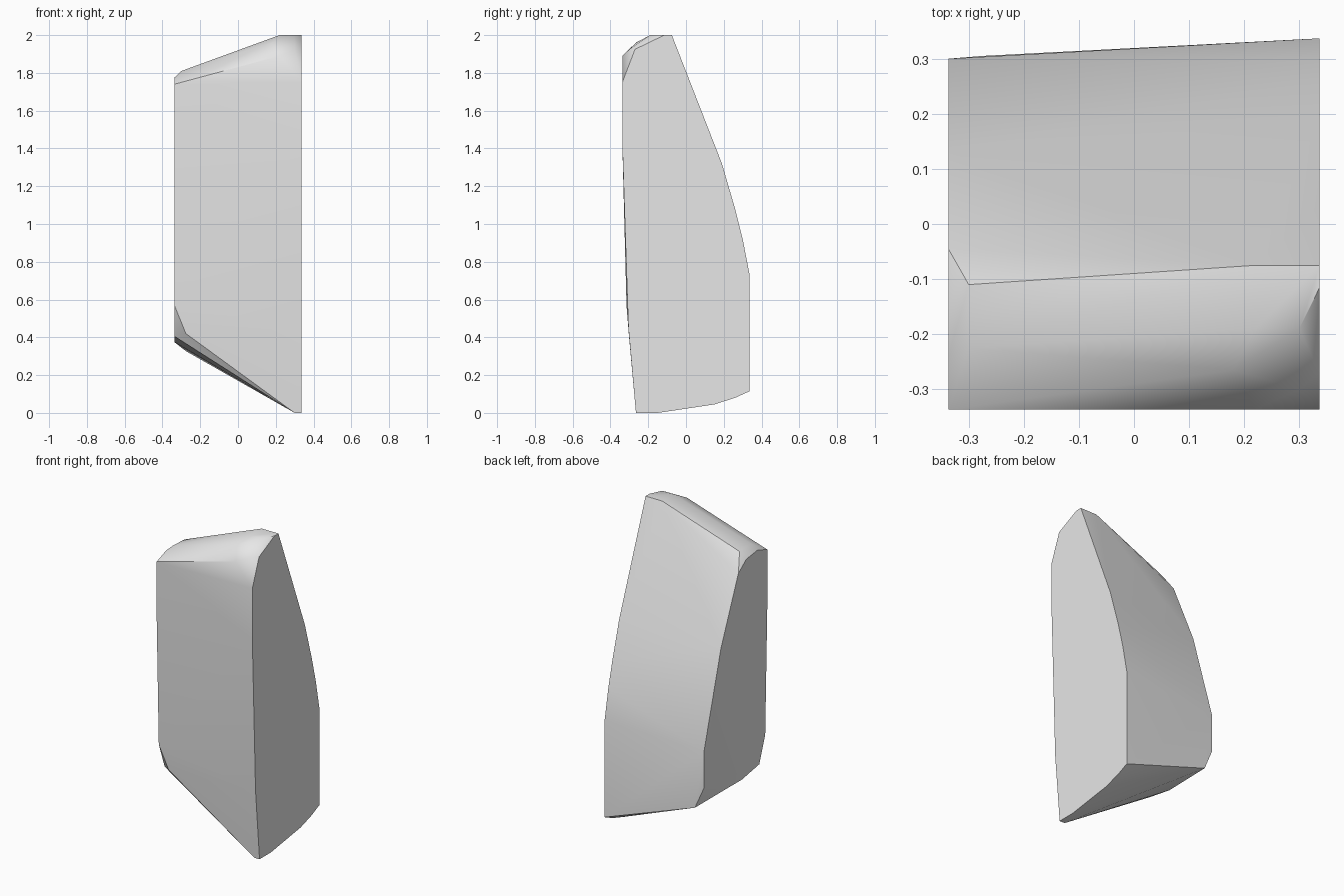
import bpy
import bmesh
import math

default_cube = bpy.data.objects.get("Cube")
if default_cube:
    bpy.data.objects.remove(default_cube, do_unlink=True)

SIDE = 0.337  # half width, also half depth


def flat_material(name, value):
    material = bpy.data.materials.new(name)
    material.use_nodes = True
    colour = (value, value, value, 1.0)
    material.diffuse_color = colour
    shader = material.node_tree.nodes["Principled BSDF"]
    shader.inputs["Base Color"].default_value = colour
    return material


def section(x, outline):
    """Place a (y, z) outline on the plane at x."""
    return [(x, y, z) for y, z in outline]


def convex_stone(name, points, material):
    """Wrap a convex faceted skin around the given corner points."""
    bm = bmesh.new()
    for point in points:
        bm.verts.new(point)
    bmesh.ops.convex_hull(bm, input=bm.verts[:])
    loose = [vert for vert in bm.verts if not vert.link_faces]
    bmesh.ops.delete(bm, geom=loose, context="VERTS")
    bmesh.ops.dissolve_limit(bm, angle_limit=math.radians(0.5),
                             verts=bm.verts[:], edges=bm.edges[:])
    bmesh.ops.recalc_face_normals(bm, faces=bm.faces[:])
    mesh = bpy.data.meshes.new(name)
    bm.to_mesh(mesh)
    bm.free()
    mesh.materials.append(material)
    stone = bpy.data.objects.new(name, mesh)
    bpy.context.collection.objects.link(stone)
    return stone


# Tall side: upright front, curved back, shallow rounded foot
tall_side = section(SIDE, [
    (-0.265, 0), (-0.15, 0), (0.15, 0.045), (0.26, 0.08),
    (SIDE, 0.115), (SIDE, 0.73), (0.30, 0.92), (0.26, 1.08),
    (0.19, 1.32), (-0.075, 2), (-0.115, 2), (-0.27, 1.925),
    (-SIDE, 1.75), (-SIDE, 1.42), (-0.32, 0.9), (-0.305, 0.45),
])

# Short side: lower crown and raised foot
short_side = section(-SIDE, [
    (-0.083, 0.375), (0.30, 0.467), (0.30, 0.70), (0.13, 1.29),
    (-0.045, 1.70), (-0.125, 1.76), (-0.24, 1.775),
    (-SIDE, 1.74), (-SIDE, 1.42), (-0.315, 0.57), (-0.256, 0.406),
])

# Chipped crown corner over the tall side
crown_corner = section(0.30, [(-0.19, 2), (-0.30, 1.925)])
crown_edge = section(0.22, [(-0.075, 2), (-0.19, 2), (-SIDE, 1.89)])
crown_bevel = section(0.18, [(-0.265, 1.96)])

# Crown bevel over the short side, and the clipped lower corner
short_crown = section(-0.30, [(-0.11, 1.805), (-0.225, 1.81)])
lower_corner = section(-0.276, [(0.305, 0.327), (-0.303, 0.42)])
foot_edge = section(0.30, [(-0.265, 0)])

grey = flat_material("stone grey", 0.8)
stone = convex_stone(
    "faceted_stone",
    tall_side + short_side + crown_corner + crown_edge + crown_bevel
    + short_crown + lower_corner + foot_edge,
    grey,
)

# Soft rounded faces with crisp outer edges
bpy.ops.object.select_all(action="DESELECT")
stone.select_set(True)
bpy.context.view_layer.objects.active = stone
bpy.ops.object.shade_smooth_by_angle(angle=math.radians(35))
